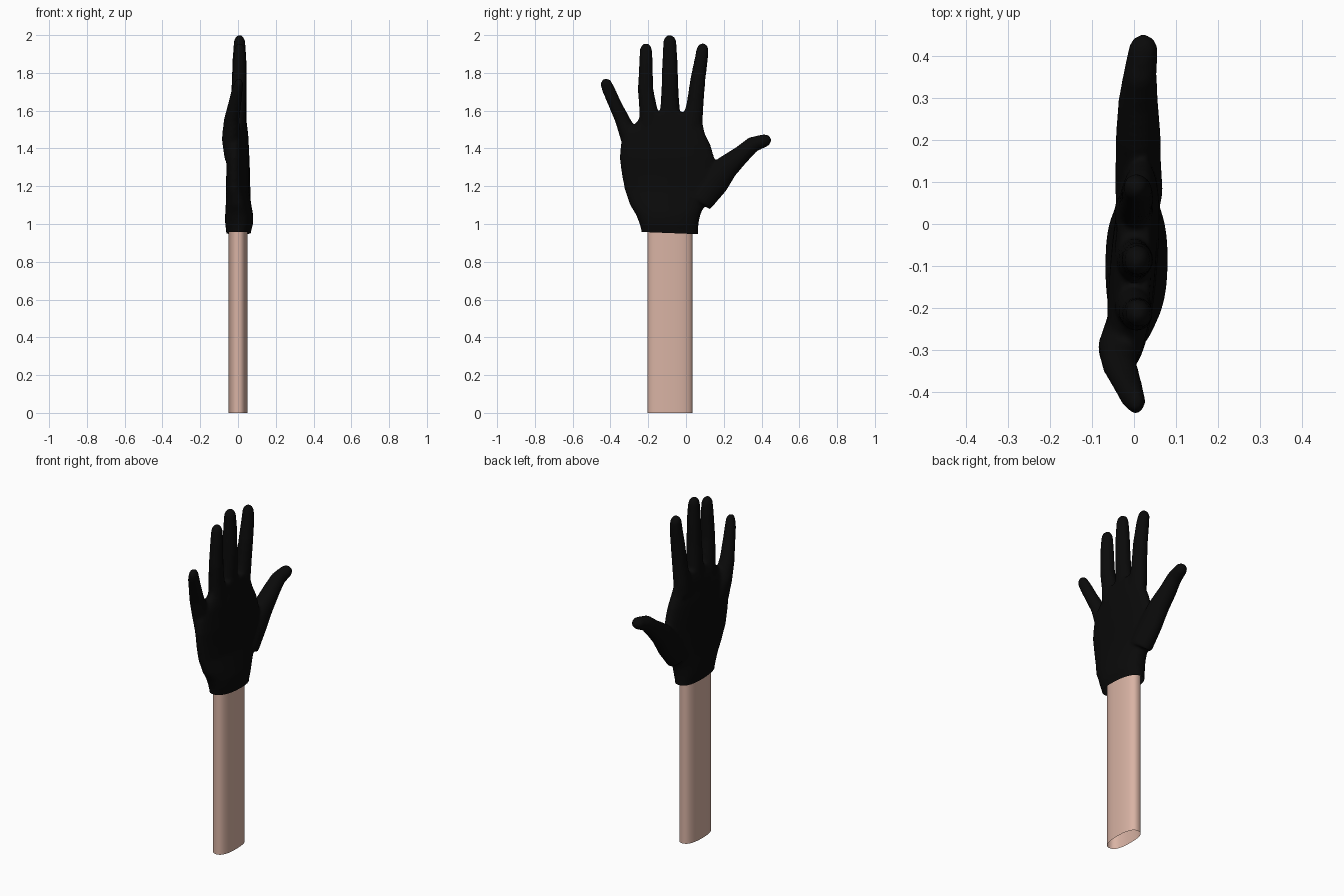
import bpy, bmesh, math
from mathutils import Vector

if "Cube" in bpy.data.objects:
    bpy.data.objects.remove(bpy.data.objects["Cube"])


def material(name, rgb):
    m = bpy.data.materials.new(name)
    m.diffuse_color = (*rgb, 1)
    m.use_nodes = True
    m.node_tree.nodes["Principled BSDF"].inputs["Base Color"].default_value = m.diffuse_color
    return m


BLACK = material("black fabric", (0.003, 0.003, 0.003))
SKIN = material("skin", (0.69, 0.45, 0.37))


def ring(bm, centre, side, r_side, r_x, n=2.0, slant=0.0, seg=40):
    """Superellipse ring in the plane of the x axis and the side direction."""
    out = []
    for i in range(seg):
        t = 2 * math.pi * i / seg
        c, s = math.cos(t), math.sin(t)
        u = math.copysign(abs(c) ** (2 / n), c) * r_side
        v = math.copysign(abs(s) ** (2 / n), s) * r_x
        out.append(bm.verts.new(centre + side * u + Vector((v + slant * u, 0, 0))))
    return out


def loft(bm, rings, caps=True):
    for a, b in zip(rings, rings[1:]):
        for i in range(len(a)):
            j = (i + 1) % len(a)
            bm.faces.new((a[i], a[j], b[j], b[i]))
    if caps:
        bm.faces.new(rings[0][::-1])
        bm.faces.new(rings[-1])


def finger(bm, pts):
    """Round-tipped tube through (x, y, z, in-plane radius, x radius) points."""
    rings = []
    P = [Vector(p[:3]) for p in pts]
    for i, p in enumerate(pts):
        d = P[min(i + 1, len(P) - 1)] - P[max(i - 1, 0)]
        d.x = 0
        d.normalize()
        side = Vector((0, d.z, -d.y))
        rings.append(ring(bm, P[i], side, p[3] + .002, p[4] + .002))
    for a in (25, 45, 65, 82):
        a = math.radians(a)
        k = math.cos(a)
        rings.append(ring(bm, P[-1] + d * p[3] * math.sin(a), side, p[3] * k, p[4] * k))
    loft(bm, rings)


def finish(bm, name, mat):
    bmesh.ops.recalc_face_normals(bm, faces=bm.faces)
    me = bpy.data.meshes.new(name)
    bm.to_mesh(me)
    bm.free()
    me.materials.append(mat)
    ob = bpy.data.objects.new(name, me)
    bpy.context.collection.objects.link(ob)
    return ob


Y = Vector((0, 1, 0))

# Forearm: open oval tube
bm = bmesh.new()
loft(bm, [ring(bm, Vector((0, -.085, z)), Y, .12, .05, 2.5) for z in (0, 1.0)], caps=False)
arm = finish(bm, "forearm", SKIN)

# Glove palm and cuff: z, y min, y max, x min, x max, slant
palm = [
    (.90, -.235, .064, -.062, .066, 0),
    (.96, -.235, .064, -.062, .068, 0),
    (1.00, -.245, .066, -.068, .080, 0),
    (1.05, -.265, .076, -.068, .080, .02),
    (1.10, -.296, .100, -.064, .070, .04),
    (1.18, -.324, .140, -.060, .056, .07),
    (1.26, -.340, .155, -.057, .055, .08),
    (1.35, -.352, .150, -.057, .055, .08),
    (1.42, -.346, .130, -.057, .052, .08),
    (1.48, -.325, .100, -.052, .050, .07),
    (1.54, -.260, .086, -.045, .045, .03),
    (1.59, -.235, .082, -.032, .040, 0),
]
bm = bmesh.new()
loft(bm, [ring(bm, Vector(((c + d) / 2, (a + b) / 2, z)), Y, (b - a) / 2, (d - c) / 2, 2.4, s)
          for z, a, b, c, d, s in palm])

# Glove fingers: thumb, index, middle, ring, little
finger(bm, [(.012, .07, 1.12, .07, .055), (.01, .15, 1.225, .078, .052),
            (.01, .217, 1.303, .062, .051), (.01, .296, 1.37, .046, .045),
            (.014, .355, 1.422, .040, .038), (.022, .420, 1.443, .032, .033)])
finger(bm, [(0, .02, 1.48, .06, .045), (0, .035, 1.55, .052, .043),
            (.004, .048, 1.634, .043, .039), (.008, .063, 1.767, .038, .037),
            (.008, .082, 1.88, .033, .033), (.005, .088, 1.928, .030, .028)])
finger(bm, [(0, -.085, 1.5, .06, .045), (0, -.085, 1.60, .050, .040),
            (.006, -.085, 1.74, .042, .038), (.008, -.085, 1.873, .038, .035),
            (.008, -.086, 1.968, .033, .028)])
finger(bm, [(-.005, -.185, 1.48, .06, .045), (0, -.200, 1.607, .046, .039),
            (.006, -.214, 1.713, .039, .037), (.010, -.212, 1.86, .034, .033),
            (.010, -.212, 1.927, .030, .027)])
finger(bm, [(-.028, -.26, 1.34, .075, .040), (-.037, -.293, 1.45, .050, .047),
            (-.034, -.338, 1.554, .037, .039), (-.018, -.376, 1.634, .033, .033),
            (-.004, -.411, 1.713, .032, .027), (.004, -.423, 1.743, .029, .022)])
glove = finish(bm, "glove", BLACK)

# Fuse the glove into one smooth surface
bpy.context.view_layer.objects.active = glove
glove.select_set(True)
rm = glove.modifiers.new("fuse", 'REMESH')
rm.mode = 'VOXEL'
rm.voxel_size = .009
sm = glove.modifiers.new("soften", 'SMOOTH')
sm.factor = .5
sm.iterations = 8
for m in ("fuse", "soften"):
    bpy.ops.object.modifier_apply(modifier=m)

# Open the cuff at the wrist
bm = bmesh.new()
bm.from_mesh(glove.data)
bmesh.ops.bisect_plane(bm, geom=bm.verts[:] + bm.edges[:] + bm.faces[:],
                       plane_co=(0, -.085, .952), plane_no=(0, .04, 1), clear_inner=True)
bm.to_mesh(glove.data)
bm.free()
for f in glove.data.polygons:
    f.material_index = 0

arm.select_set(True)
bpy.ops.object.shade_smooth_by_angle(angle=math.radians(50))
